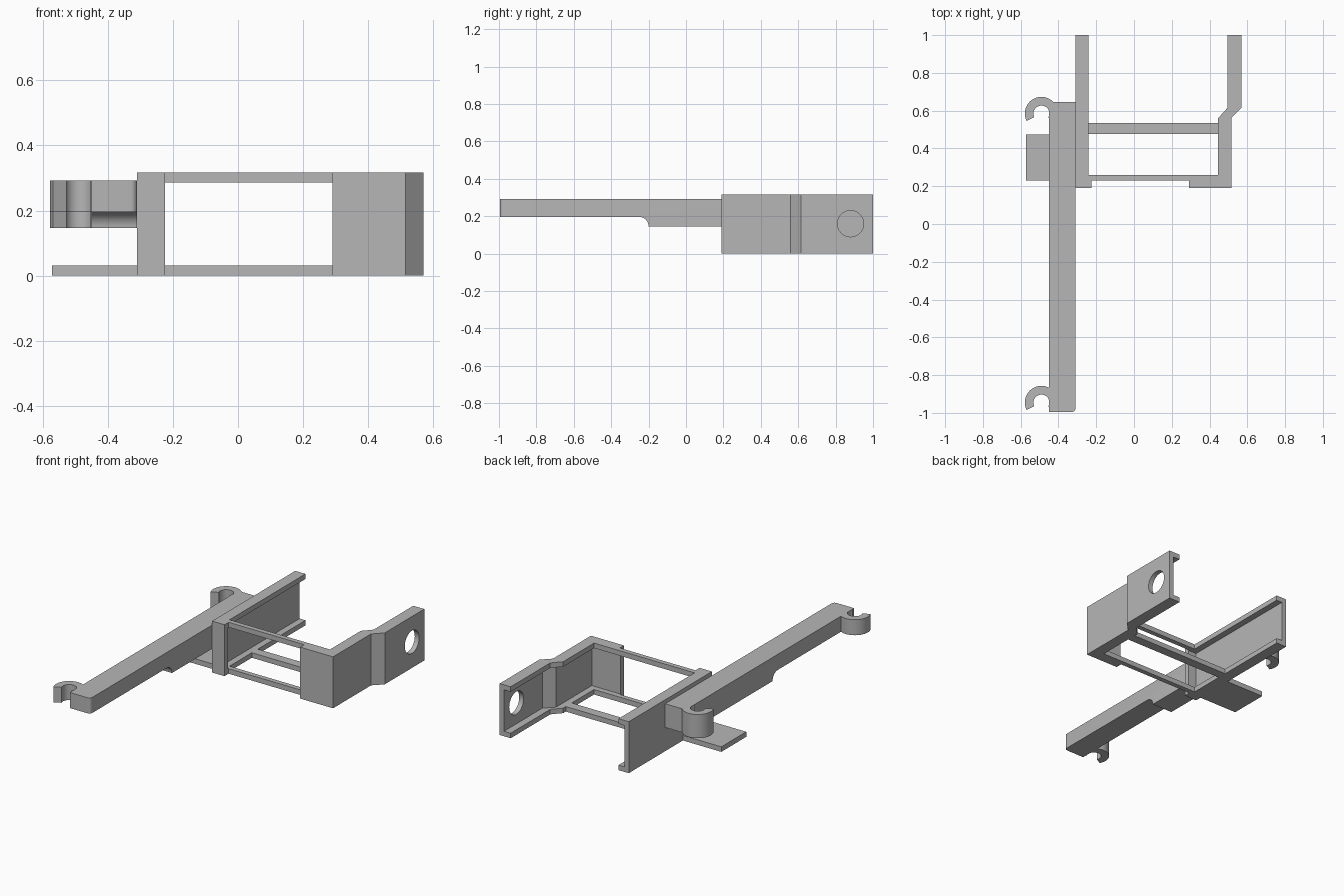
import bpy
import bmesh
from math import cos, sin, radians
from mathutils import Vector

cube = bpy.data.objects.get("Cube")
if cube:
    bpy.data.objects.remove(cube)

grey = bpy.data.materials.new("plain grey")
grey.use_nodes = True
grey.diffuse_color = (0.47, 0.47, 0.47, 1)
grey.node_tree.nodes["Principled BSDF"].inputs["Base Color"].default_value = (0.47, 0.47, 0.47, 1)


def prism(name, outline, low, high, axis="z", round_edge=None):
    """Extrude a closed outline along z (xy outline) or x (yz outline)."""
    bm = bmesh.new()
    place = (lambda a, b: (a, b, low)) if axis == "z" else (lambda a, b: (low, a, b))
    face = bm.faces.new([bm.verts.new(place(a, b)) for a, b in outline])
    move = Vector((0, 0, high - low)) if axis == "z" else Vector((high - low, 0, 0))
    top = bmesh.ops.extrude_face_region(bm, geom=[face])["geom"]
    bmesh.ops.translate(bm, vec=move, verts=[g for g in top if isinstance(g, bmesh.types.BMVert)])
    bmesh.ops.recalc_face_normals(bm, faces=bm.faces)
    if round_edge:
        x, y = round_edge
        edges = [e for e in bm.edges
                 if all(abs(v.co.x - x) < 1e-4 and abs(v.co.y - y) < 1e-4 for v in e.verts)]
        bmesh.ops.bevel(bm, geom=edges, offset=0.02, segments=5, profile=0.5, affect="EDGES")
    mesh = bpy.data.meshes.new(name)
    bm.to_mesh(mesh)
    bm.free()
    obj = bpy.data.objects.new(name, mesh)
    bpy.context.collection.objects.link(obj)
    mesh.materials.append(grey)
    bpy.ops.object.select_all(action="DESELECT")
    bpy.context.view_layer.objects.active = obj
    obj.select_set(True)
    bpy.ops.object.shade_smooth_by_angle(angle=radians(30))
    return obj


def box(name, x0, x1, y0, y1, z0, z1):
    return prism(name, [(x0, y0), (x1, y0), (x1, y1), (x0, y1)], z0, z1)


def arc(cx, cy, r, start, end, steps):
    angles = [radians(start + (end - start) * i / steps) for i in range(steps + 1)]
    return [(cx + r * cos(a), cy + r * sin(a)) for a in angles]


HEIGHT, FLANGE = 0.317, 0.031

# Top and bottom flanges of the U-shaped channel frame
flange = [(-0.31, 1), (-0.31, 0.19), (-0.225, 0.19), (-0.225, 0.23), (0.29, 0.23), (0.29, 0.19),
          (0.515, 0.19), (0.515, 0.56), (0.57, 0.615), (0.57, 1), (0.495, 1), (0.495, 0.615),
          (0.445, 0.56), (0.445, 0.26), (-0.24, 0.26), (-0.24, 1)]
prism("bottom_flange", flange, 0, FLANGE)
prism("top_flange", flange, HEIGHT - FLANGE, HEIGHT)

# Thin walls between the flanges
prism("right_wall", [(-0.31, 1), (-0.31, 0.19), (-0.225, 0.19), (-0.225, 0.225), (-0.28, 0.225),
                     (-0.28, 1)], FLANGE, HEIGHT - FLANGE)
left_wall = prism("left_wall", [(0.29, 0.19), (0.515, 0.19), (0.515, 0.56), (0.57, 0.615), (0.57, 1),
                                (0.54, 1), (0.54, 0.628), (0.485, 0.573), (0.485, 0.225),
                                (0.29, 0.225)], FLANGE, HEIGHT - FLANGE)

# Round hole through the left wall
cutter = prism("hole_cutter", arc(0.88, 0.16, 0.07, 0, 352.5, 47), 0.45, 0.65, axis="x")
cutter.hide_render = True
cutter.hide_viewport = True
cut = left_wall.modifiers.new("hole", "BOOLEAN")
cut.object = cutter
cut.operation = "DIFFERENCE"
cut.solver = "EXACT"

# Rear crossbar and side tab at floor level
box("rear_crossbar", -0.24, 0.445, 0.477, 0.535, 0, FLANGE)
box("side_tab", -0.572, -0.31, 0.23, 0.473, 0, FLANGE)

# Long arm, deeper behind a concave step on its underside
ARM_TOP, ARM_LOW, ARM_STEP = 0.292, 0.146, 0.196
arm_side = ([(0.645, ARM_LOW), (0.645, ARM_TOP), (-0.995, ARM_TOP), (-0.995, ARM_STEP)]
            + arc(-0.25, ARM_LOW, ARM_STEP - ARM_LOW, 90, 0, 8))
prism("arm", arm_side, -0.45, -0.31, axis="x", round_edge=(-0.31, -0.995))

# Open clip hooks at both ends of the arm
for name, y, low in (("rear_hook", 0.585, ARM_LOW), ("front_hook", -0.945, ARM_STEP)):
    outer = arc(-0.49, y, 0.088, 207, 0, 28)
    inner = arc(-0.49, y, 0.042, -35, 207, 28)
    prism(name, outer + inner, low, ARM_TOP)

# Small fill joining the rear hook to the arm
